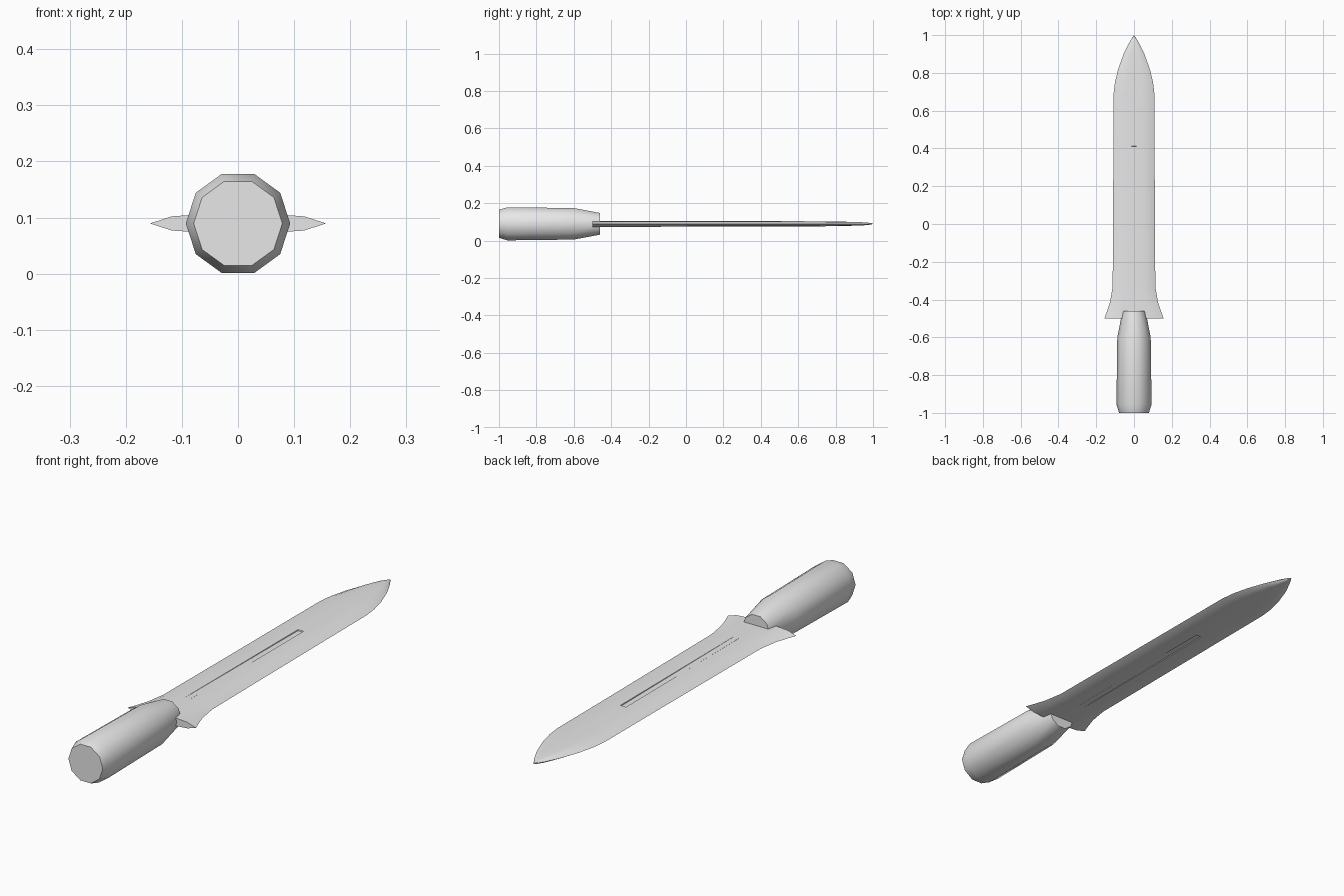
import bpy, bmesh, math

if "Cube" in bpy.data.objects:
    bpy.data.objects.remove(bpy.data.objects["Cube"])

ZC = 0.0895  # height of the centre line

steel = bpy.data.materials.new("light grey")
steel.diffuse_color = (0.8, 0.8, 0.8, 1)
steel.use_nodes = True
steel.node_tree.nodes["Principled BSDF"].inputs["Base Color"].default_value = steel.diffuse_color


def loft(name, rings, angle):
    """Skin closed rings of (x, y, z) points, cap both ends."""
    bm = bmesh.new()
    vr = [[bm.verts.new(p) for p in r] for r in rings]
    n = len(vr[0])
    for a, b in zip(vr, vr[1:]):
        for i in range(n):
            j = (i + 1) % n
            bm.faces.new((a[i], a[j], b[j], b[i]))
    bm.faces.new(vr[0])
    bm.faces.new(vr[-1])
    bmesh.ops.remove_doubles(bm, verts=bm.verts, dist=0.00005)
    bmesh.ops.recalc_face_normals(bm, faces=bm.faces)
    me = bpy.data.meshes.new(name)
    bm.to_mesh(me)
    bm.free()
    me.materials.append(steel)
    ob = bpy.data.objects.new(name, me)
    bpy.context.collection.objects.link(ob)
    bpy.ops.object.select_all(action='DESELECT')
    ob.select_set(True)
    bpy.context.view_layer.objects.active = ob
    bpy.ops.object.shade_smooth_by_angle(angle=math.radians(angle))
    return ob


# Handle: ten-sided tapered grip
def decagon(y, r):
    return [(r * math.cos(k * math.pi / 5), y, ZC + r * math.sin(k * math.pi / 5))
            for k in range(10)]


loft("handle", [decagon(y, r) for y, r in
                ((-1, 0.079), (-0.955, 0.093), (-0.6, 0.0885), (-0.46, 0.061))], 40)


# Blade: lens section with a shallow groove on both faces
def section(y, w, t, d):
    g = min(0.012, 0.12 * w)
    top = [(w, 0), (0.75 * w, 0.78 * t), (0.42 * w, t), (g * 1.06, t), (g, t - d)]
    top += [(-x, z) for x, z in reversed(top)]
    pts = top + [(x, -z) for x, z in reversed(top[1:-1])]
    return [(x, y, ZC + z) for x, z in pts]


# (y, half width, half thickness, groove depth)
stations = [
    (-0.5, 0.157, 0.0162, 0), (-0.46, 0.142, 0.0162, 0), (-0.41, 0.126, 0.016, 0),
    (-0.33, 0.113, 0.016, 0), (0.0, 0.111, 0.0155, 0.002), (0.41, 0.109, 0.0145, 0.004),
    (0.412, 0.109, 0.0145, 0), (0.69, 0.108, 0.0135, 0), (0.75, 0.101, 0.013, 0),
    (0.82, 0.084, 0.012, 0), (0.9, 0.055, 0.010, 0), (0.96, 0.025, 0.0075, 0),
    (0.99, 0.007, 0.004, 0), (1.0, 0.0005, 0.001, 0)]
loft("blade", [section(*s) for s in stations], 35)
